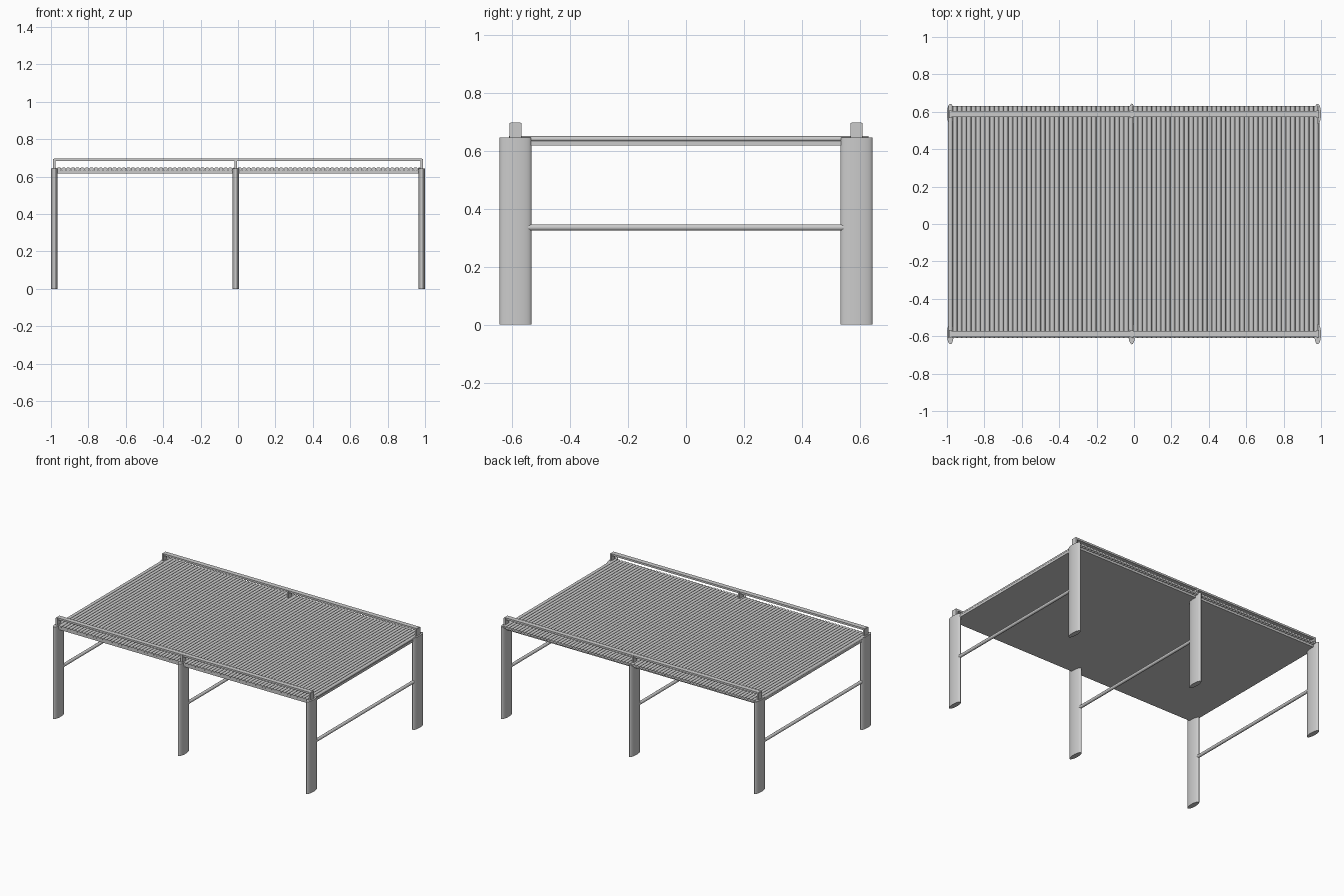
import bpy, bmesh, math
from mathutils import Matrix, Vector

if "Cube" in bpy.data.objects:
    bpy.data.objects.remove(bpy.data.objects["Cube"])

LEG_X = (-0.982, -0.012, 0.982)
LEG_Y = 0.588


def finish(name, bm, smooth=False):
    mesh = bpy.data.meshes.new(name)
    bm.to_mesh(mesh)
    bm.free()
    ob = bpy.data.objects.new(name, mesh)
    bpy.context.collection.objects.link(ob)
    if smooth:
        bpy.ops.object.select_all(action='DESELECT')
        ob.select_set(True)
        bpy.context.view_layer.objects.active = ob
        bpy.ops.object.shade_smooth_by_angle(angle=math.radians(40))
    return ob


def add_box(bm, lo, hi):
    lo, hi = Vector(lo), Vector(hi)
    m = Matrix.Translation((lo + hi) / 2) @ Matrix.Diagonal((*(hi - lo), 1))
    bmesh.ops.create_cube(bm, size=1, matrix=m)


def add_rod(bm, centre, rx, rother, length, along_y=False, sides=16):
    m = Matrix.Translation(centre)
    if along_y:
        m = m @ Matrix.Rotation(math.pi / 2, 4, 'X')
    m = m @ Matrix.Diagonal((rx, rother, length, 1))
    bmesh.ops.create_cone(bm, cap_ends=True, segments=sides,
                          radius1=1, radius2=1, depth=1, matrix=m)


# Oval legs, crossbars and short rail posts at each station
for i, x in enumerate(LEG_X):
    tag = ("left", "middle", "right")[i]
    for side, s in (("front", -1), ("back", 1)):
        bm = bmesh.new()
        add_rod(bm, (x, s * LEG_Y, 0.3225), 0.018, 0.055, 0.645, sides=32)
        finish(f"{side}_{tag}_leg", bm, True)
        bm = bmesh.new()
        add_box(bm, (x - 0.007, s * LEG_Y - 0.02, 0.64),
                (x + 0.007, s * LEG_Y + 0.02, 0.695))
        finish(f"{side}_{tag}_rail_post", bm)
    bm = bmesh.new()
    add_rod(bm, (x, 0, 0.335), 0.011, 0.011, 1.09, along_y=True)
    finish(f"{tag}_crossbar", bm, True)

# Long hand rails
for side, s in (("front", -1), ("back", 1)):
    bm = bmesh.new()
    add_box(bm, (-0.985, s * LEG_Y - 0.017, 0.684),
            (0.985, s * LEG_Y + 0.017, 0.697))
    finish(f"{side}_rail", bm)

# Flat deck base
bm = bmesh.new()
add_box(bm, (-0.99, -0.605, 0.617), (0.985, 0.61, 0.634))
finish("deck_base", bm)

# Rounded slats laid side by side across the deck
COUNT = 80
pitch = 1.98 / COUNT
bm = bmesh.new()
for i in range(COUNT):
    x = -0.994 + pitch * (i + 0.5)
    add_rod(bm, (x, 0.01, 0.6405), pitch * 0.5, 0.0095, 1.24, along_y=True, sides=12)
finish("deck_slats", bm, True)
